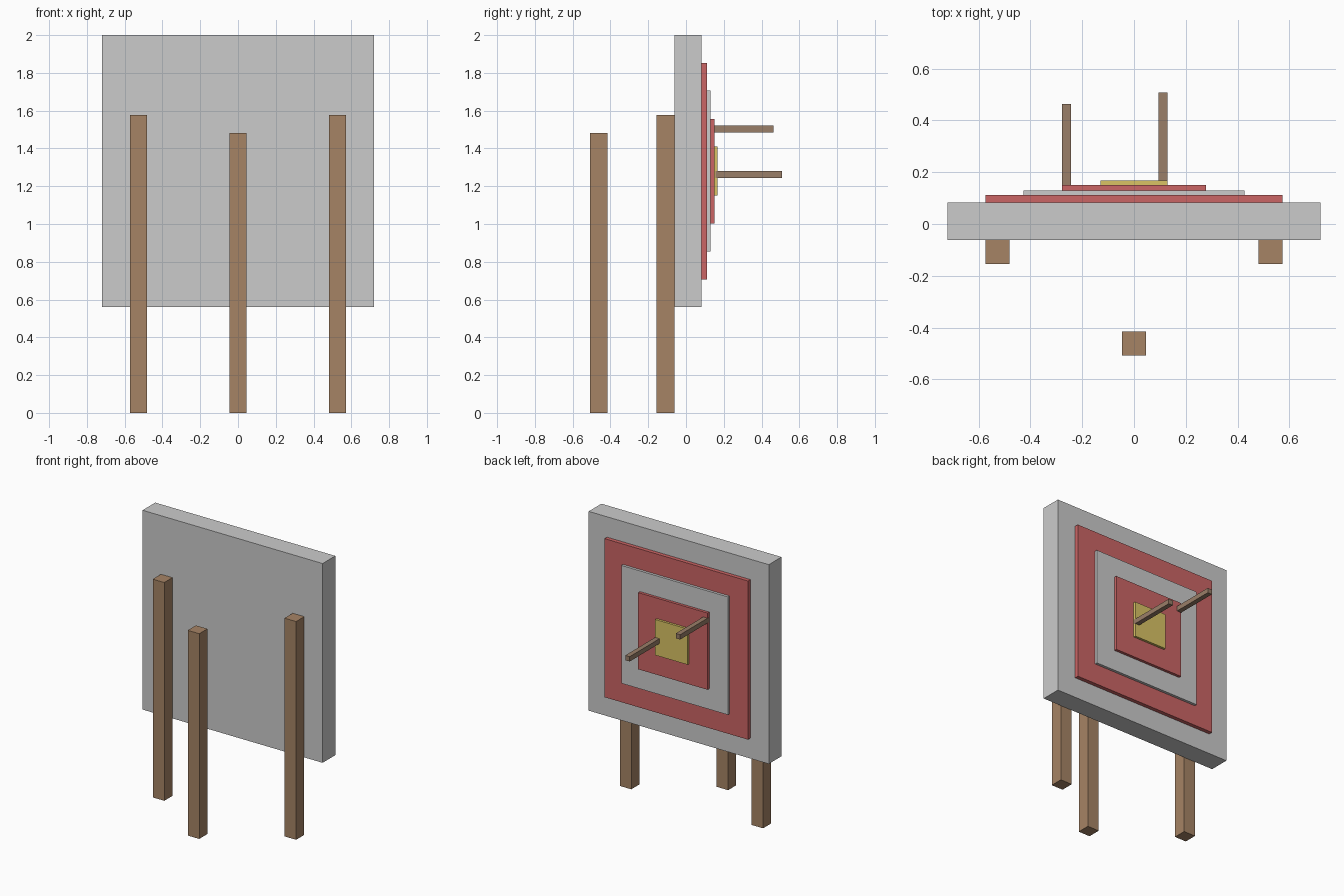
import bpy

if "Cube" in bpy.data.objects:
    bpy.data.objects.remove(bpy.data.objects["Cube"])


def material(name, rgb):
    m = bpy.data.materials.new(name)
    m.diffuse_color = (*rgb, 1.0)
    m.use_nodes = True
    m.node_tree.nodes["Principled BSDF"].inputs["Base Color"].default_value = m.diffuse_color
    return m


RED = material("red_paint", (0.6, 0.13, 0.13))
GOLD = material("gold_paint", (0.7, 0.55, 0.13))
WOOD = material("wood", (0.38, 0.23, 0.13))
DARK_WOOD = material("dark_wood", (0.32, 0.21, 0.14))


def box(name, x, y, z, mat=None):
    """Box from (min, max) ranges on each axis."""
    ranges = (x, y, z)
    bpy.ops.mesh.primitive_cube_add(size=1, location=[(a + b) / 2 for a, b in ranges])
    ob = bpy.context.object
    ob.name = name
    ob.scale = [b - a for a, b in ranges]
    bpy.ops.object.transform_apply(location=False, rotation=False, scale=True)
    if mat:
        ob.data.materials.append(mat)
    return ob


# Square target: backing board and stepped rings, all centred at one height
CENTRE_Z = 1.28
layers = [
    ("board", 0.72, -0.062, 0.083, None),
    ("outer_red_ring", 0.573, 0.083, 0.111, RED),
    ("middle_grey_ring", 0.426, 0.111, 0.13, None),
    ("inner_red_ring", 0.277, 0.13, 0.15, RED),
    ("bullseye", 0.129, 0.15, 0.167, GOLD),
]
for name, half, y0, y1, mat in layers:
    box(name, (-half, half), (y0, y1), (CENTRE_Z - half, CENTRE_Z + half), mat)

# Two side legs against the board, one free-standing rear prop
for side, x in (("left", -0.527), ("right", 0.527)):
    box(side + "_leg", (x - 0.046, x + 0.046), (-0.155, -0.062), (0, 1.577), WOOD)
box("prop_leg", (-0.046, 0.046), (-0.508, -0.415), (0, 1.483), WOOD)

# Arrows stuck in the target
R = 0.0175
for i, (x, z, y0, y1) in enumerate([(-0.26, 1.503, 0.135, 0.463),
                                    (0.112, 1.262, 0.155, 0.508)]):
    box(f"arrow_{i + 1}", (x - R, x + R), (y0, y1), (z - R, z + R), DARK_WOOD)
